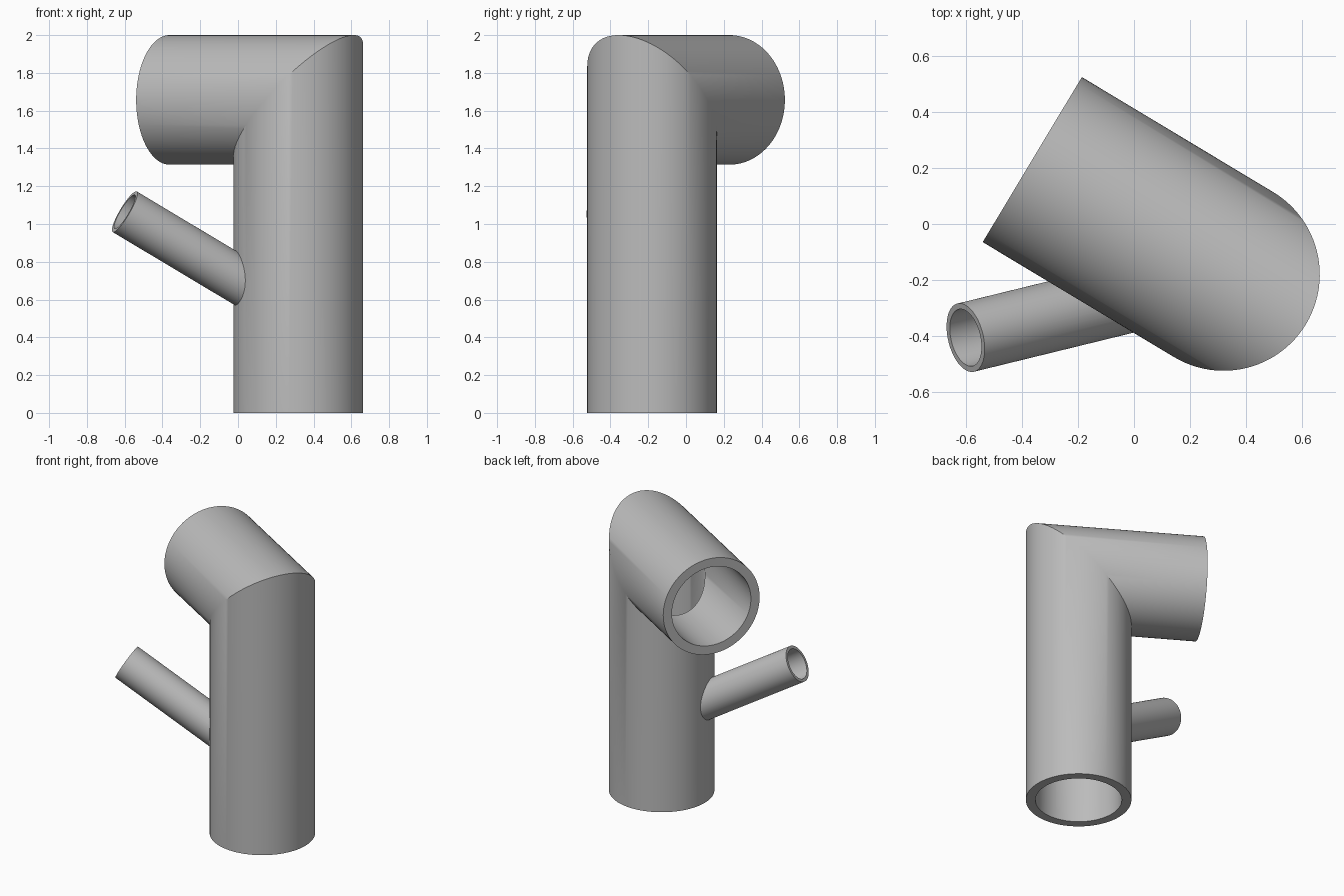
import bpy, bmesh, math
from mathutils import Vector

if "Cube" in bpy.data.objects:
    bpy.data.objects.remove(bpy.data.objects["Cube"])

N = 96
AXIS = Vector((0.319, -0.180, 0))         # foot of the upright pipe
ELBOW_Z = 1.657                           # height of the level pipe's axis
OUT_R, IN_R = 0.343, 0.281
ARM = math.radians(149)                   # heading of the level pipe
ARM_LEN = 0.795
BRANCH_TIP = Vector((-0.600, -0.405, 1.065))
BRANCH_END = Vector((0.319, -0.180, 0.515))
BRANCH_OUT, BRANCH_IN = 0.125, 0.104

grey = bpy.data.materials.new("pipe grey")
grey.diffuse_color = (0.5, 0.5, 0.5, 1)
grey.use_nodes = True
grey.node_tree.nodes["Principled BSDF"].inputs["Base Color"].default_value = grey.diffuse_color


def make_solid(name, rings):
    """Closed solid lofted through a list of point rings."""
    bm = bmesh.new()
    loops = [[bm.verts.new(p) for p in ring] for ring in rings]
    for a, b in zip(loops, loops[1:]):
        for i in range(N):
            j = (i + 1) % N
            bm.faces.new((a[i], a[j], b[j], b[i]))
    bm.faces.new(loops[0][::-1])
    bm.faces.new(loops[-1])
    bmesh.ops.recalc_face_normals(bm, faces=bm.faces)
    mesh = bpy.data.meshes.new(name)
    bm.to_mesh(mesh)
    bm.free()
    mesh.materials.append(grey)
    ob = bpy.data.objects.new(name, mesh)
    bpy.context.collection.objects.link(ob)
    return ob


def elbow(name, r, extra=0.0):
    """Upright pipe mitred at 45 degrees into a level pipe."""
    d = Vector((math.cos(ARM), math.sin(ARM), 0))
    side = Vector((-d.y, d.x, 0))
    foot, mitre, end = [], [], []
    for i in range(N):
        t = 2 * math.pi * i / N
        u, v = r * math.cos(t), r * math.sin(t)
        foot.append(AXIS + d * u + side * v + Vector((0, 0, -extra)))
        mitre.append(AXIS + d * u + side * v + Vector((0, 0, ELBOW_Z - u)))
        end.append(AXIS + d * (ARM_LEN + extra) + side * v + Vector((0, 0, ELBOW_Z - u)))
    return make_solid(name, [foot, mitre, end])


def rod(name, r, extra=0.0):
    """Straight slanted branch from the upright's axis to the open tip."""
    d = (BRANCH_TIP - BRANCH_END).normalized()
    side = d.cross(Vector((0, 0, 1))).normalized()
    up = side.cross(d)
    rings = []
    for c in (BRANCH_END, BRANCH_TIP + d * extra):
        rings.append([c + side * (r * math.cos(2 * math.pi * i / N))
                      + up * (r * math.sin(2 * math.pi * i / N)) for i in range(N)])
    return make_solid(name, rings)


# Outer shells joined, then both bores cut out
pipe = elbow("pipe_fitting", OUT_R)
helpers = [(rod("branch_shell", BRANCH_OUT), 'UNION'),
           (elbow("main_bore", IN_R, 0.05), 'DIFFERENCE'),
           (rod("branch_bore", BRANCH_IN, 0.05), 'DIFFERENCE')]
for ob, op in helpers:
    ob.hide_render = True
    mod = pipe.modifiers.new(ob.name, 'BOOLEAN')
    mod.operation, mod.object, mod.solver = op, ob, 'EXACT'

# Bake the cuts and drop the helpers
bpy.context.view_layer.update()
baked = bpy.data.meshes.new_from_object(
    pipe.evaluated_get(bpy.context.evaluated_depsgraph_get()))
pipe.modifiers.clear()
pipe.data = baked
for ob, _ in helpers:
    bpy.data.objects.remove(ob)

bpy.context.view_layer.objects.active = pipe
pipe.select_set(True)
bpy.ops.object.shade_smooth_by_angle(angle=math.radians(30))
